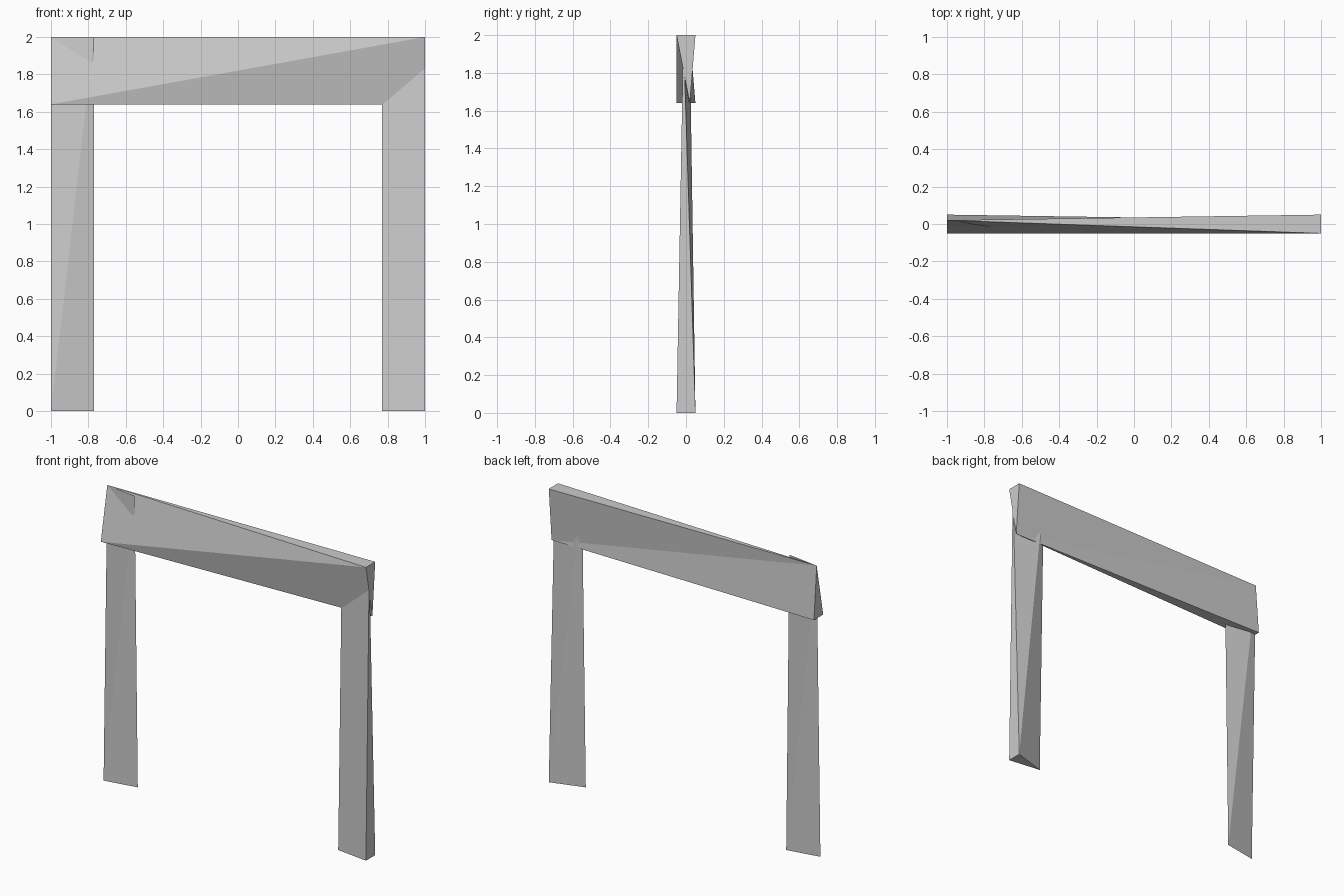
import bpy
import bmesh

cube = bpy.data.objects.get("Cube")
if cube:
    bpy.data.objects.remove(cube, do_unlink=True)

TOP, SOFFIT = 2.0, 1.64      # beam heights
OUTER, INNER = 1.0, 0.77     # leg edges
HALF, SHIFT = 0.05, 0.02     # half thickness, offset of the tapered ends
LIP = 0.014                  # forward offset of the leg tops

stone = bpy.data.materials.new("plain_grey")
stone.use_nodes = True
GREY = (0.6, 0.6, 0.6, 1.0)
stone.diffuse_color = GREY
stone.node_tree.nodes["Principled BSDF"].inputs["Base Color"].default_value = GREY


def finish(name, bm):
    """Turn a bmesh into a flat shaded grey object."""
    bmesh.ops.recalc_face_normals(bm, faces=bm.faces)
    mesh = bpy.data.meshes.new(name)
    bm.to_mesh(mesh)
    bm.free()
    mesh.materials.append(stone)
    bpy.context.collection.objects.link(bpy.data.objects.new(name, mesh))


def hewn_leg(name, corners):
    """A faceted leg: the hull around its foot and its sharp top edge."""
    bm = bmesh.new()
    verts = [bm.verts.new(c) for c in corners]
    bmesh.ops.convex_hull(bm, input=verts)
    finish(name, bm)


# Leg on +x: triangular foot rising to a slanted edge
hewn_leg("left_leg", [
    (OUTER, -HALF, 0), (OUTER, HALF, 0), (INNER, -SHIFT, 0),
    (INNER, SHIFT, TOP), (OUTER, -LIP, TOP)])

# Leg on -x: thin twisted wedge, sharp at both ends
hewn_leg("right_leg", [
    (-OUTER, -SHIFT, 0), (-INNER, SHIFT, 0),
    (-OUTER, SHIFT, TOP), (-INNER, -LIP, TOP)])

# Beam: triangular ends, one pointing down and one pointing up
bm = bmesh.new()
a, b, c = [bm.verts.new(p) for p in (
    (OUTER, -HALF, TOP), (OUTER, HALF, TOP), (OUTER, SHIFT, SOFFIT))]
d, e, f = [bm.verts.new(p) for p in (
    (-OUTER, -HALF, SOFFIT), (-OUTER, HALF, SOFFIT), (-OUTER, SHIFT, TOP))]
for tri in ((a, b, c), (d, e, f),      # ends
            (a, b, f), (d, e, c),      # top and soffit
            (d, a, f), (d, c, a),      # front, ridged
            (f, b, c), (f, c, e)):     # back, folded inwards
    bm.faces.new(tri)
finish("lintel", bm)
